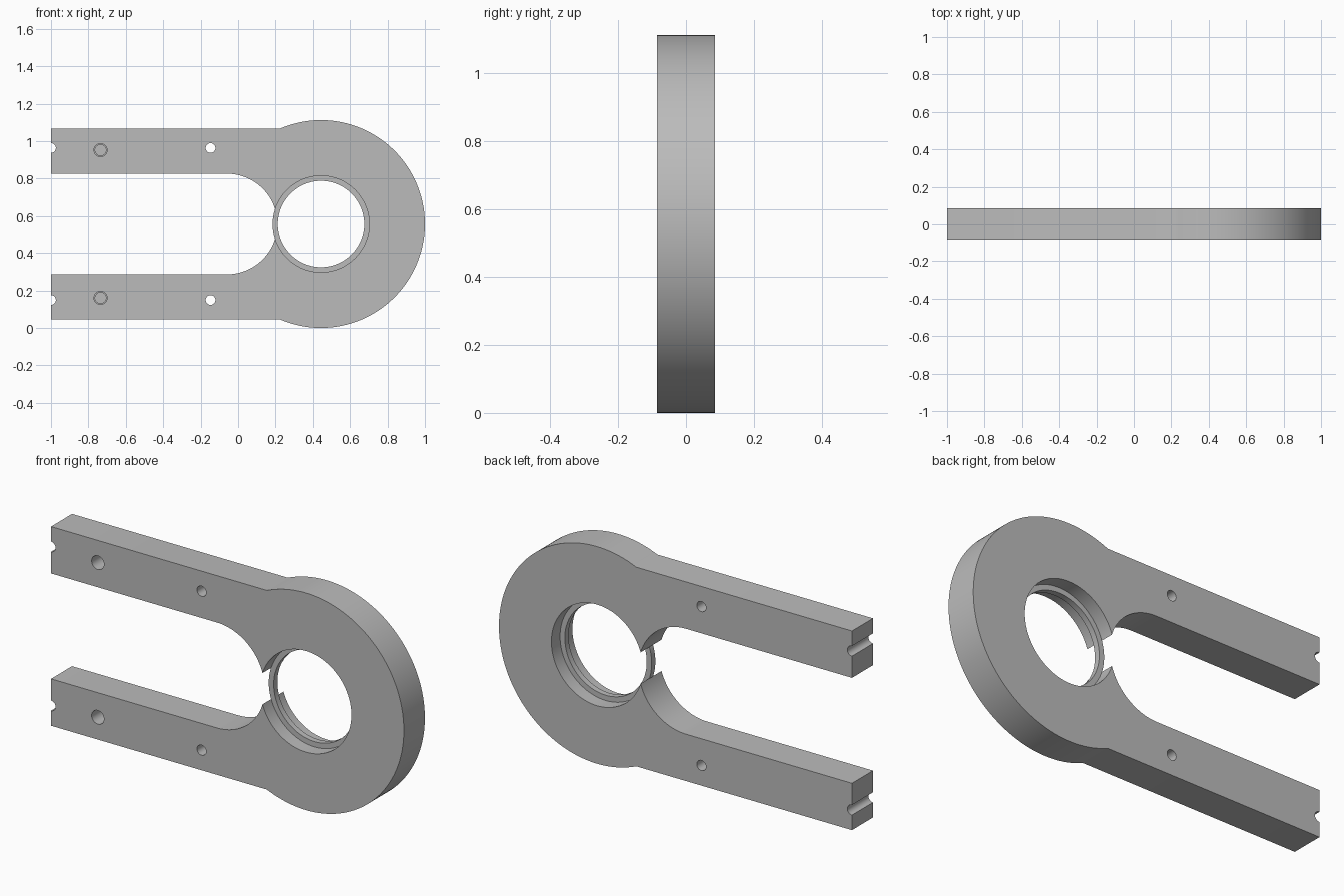
import bpy, bmesh, math

if "Cube" in bpy.data.objects:
    bpy.data.objects.remove(bpy.data.objects["Cube"])

HALF = 0.085            # half thickness of the plate
MID = 0.556             # height of the symmetry line
HEAD_X, HEAD_R = 0.444, 0.556
BORE_R, LIP_R = 0.259, 0.232
ARM_OUT, ARM_IN = 0.51, 0.27
SLOT_X = -0.06

metal = bpy.data.materials.new("plain grey")
grey = (0.5, 0.5, 0.5, 1)
metal.use_nodes = True
metal.diffuse_color = grey
metal.node_tree.nodes["Principled BSDF"].inputs["Base Color"].default_value = grey


def arc(cx, cz, r, start, end, n):
    step = (end - start) / n
    return [(cx + r * math.cos(start + i * step), cz + r * math.sin(start + i * step))
            for i in range(n + 1)]


def prism(name, outline, y0, y1):
    """Extrude an x-z outline from y0 to y1."""
    bm = bmesh.new()
    face = bm.faces.new([bm.verts.new((x, y0, z)) for x, z in outline])
    grown = bmesh.ops.extrude_face_region(bm, geom=[face])["geom"]
    verts = [v for v in grown if isinstance(v, bmesh.types.BMVert)]
    bmesh.ops.translate(bm, verts=verts, vec=(0, y1 - y0, 0))
    bmesh.ops.recalc_face_normals(bm, faces=bm.faces)
    mesh = bpy.data.meshes.new(name)
    bm.to_mesh(mesh)
    bm.free()
    mesh.materials.append(metal)
    obj = bpy.data.objects.new(name, mesh)
    bpy.context.collection.objects.link(obj)
    return obj


def disc(name, x, z, r, y0, y1, n=32):
    return prism(name, arc(x, z, r, 0, math.tau, n)[:-1], y0, y1)


def cut(target, cutter):
    """Subtract the cutter for good, then remove it."""
    bpy.context.view_layer.objects.active = target
    mod = target.modifiers.new("cut", "BOOLEAN")
    mod.operation, mod.solver, mod.object = "DIFFERENCE", "EXACT", cutter
    bpy.ops.object.modifier_apply(modifier=mod.name)
    bpy.data.objects.remove(cutter)


def smooth(obj):
    bpy.ops.object.select_all(action="DESELECT")
    obj.select_set(True)
    bpy.context.view_layer.objects.active = obj
    bpy.ops.object.shade_smooth_by_angle(angle=math.radians(30))


# Forked plate: round head, two arms and the round-ended slot between them
join = math.pi - math.asin(ARM_OUT / HEAD_R)
quarter = math.pi / 2
outline = [(-1, MID - ARM_OUT)]
outline += arc(HEAD_X, MID, HEAD_R, -join, join, 128)
outline += [(-1, MID + ARM_OUT), (-1, MID + ARM_IN)]
outline += arc(SLOT_X, MID, ARM_IN, quarter, -quarter, 64)
outline += [(-1, MID - ARM_IN)]
plate = prism("forked_plate", outline, -HALF, HALF)

# Large bore through the head
cut(plate, disc("bore_cutter", HEAD_X, MID, BORE_R, -0.2, 0.2, 128))

# Holes, the same in both arms
for side in (-1, 1):
    pin_z = MID + side * 0.407
    for x in (-1, -0.147):      # end notch and pin hole
        cut(plate, disc("pin_cutter", x, pin_z, 0.026, -0.2, 0.2))
    blind_z = MID + side * 0.396
    cut(plate, disc("blind_cutter", -0.735, blind_z, 0.035, -0.2, 0))
    cut(plate, disc("drill_cutter", -0.735, blind_z, 0.029, -0.1, 0.04))
smooth(plate)

# Thin retaining ring halfway through the bore
ring = disc("retaining_ring", HEAD_X, MID, BORE_R + 0.001, -0.015, 0.015, 128)
cut(ring, disc("ring_cutter", HEAD_X, MID, LIP_R, -0.2, 0.2, 128))
smooth(ring)
